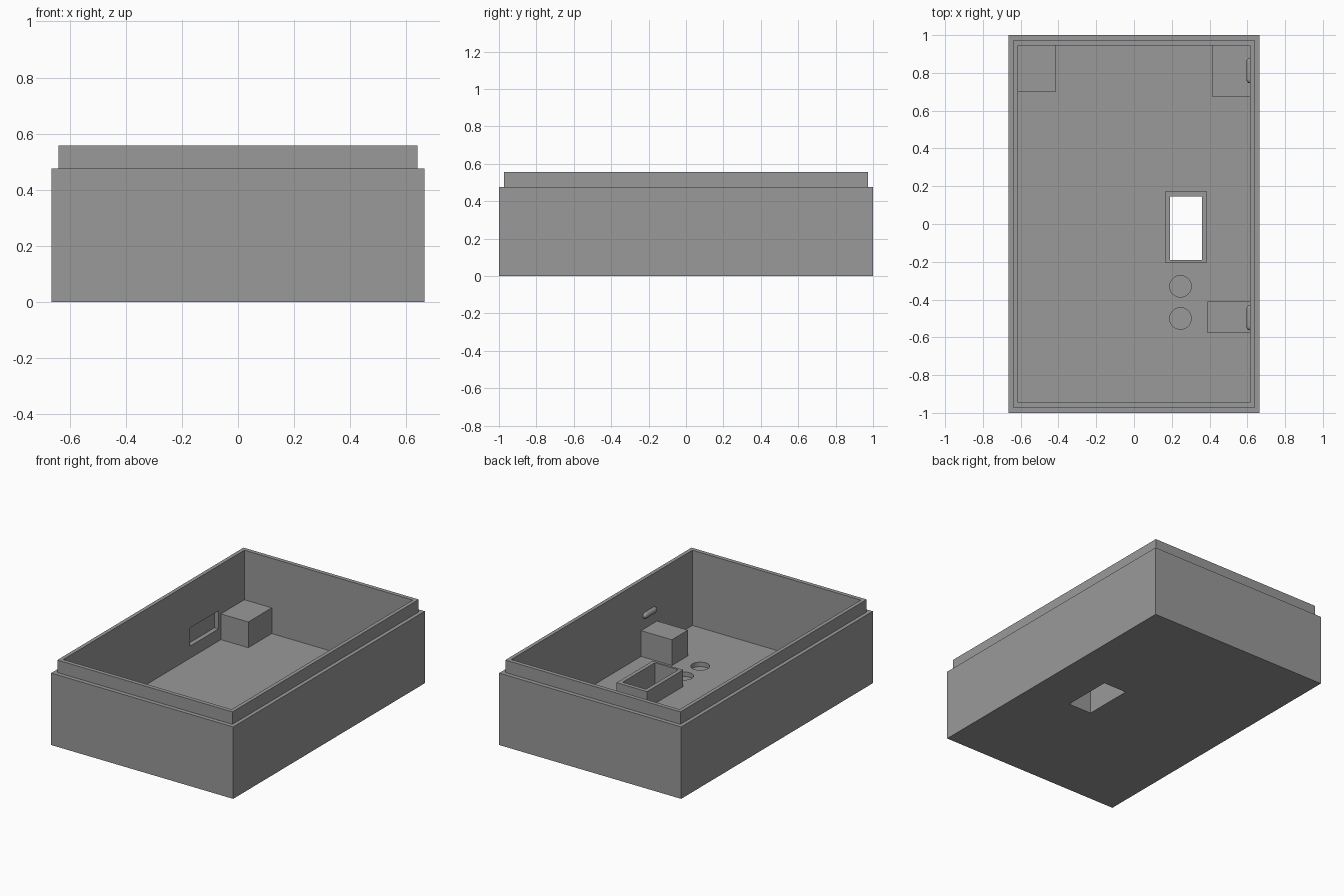
import bpy, bmesh, math
from mathutils import Matrix, Vector

if "Cube" in bpy.data.objects:
    bpy.data.objects.remove(bpy.data.objects["Cube"])

grey = bpy.data.materials.new("plain grey")
grey.diffuse_color = (0.32, 0.32, 0.32, 1)
grey.use_nodes = True
grey.node_tree.nodes["Principled BSDF"].inputs["Base Color"].default_value = grey.diffuse_color

FLOOR = 0.06
IN_X, IN_Y = 0.615, 0.945


def finish(bm, name):
    bmesh.ops.recalc_face_normals(bm, faces=bm.faces)
    mesh = bpy.data.meshes.new(name)
    bm.to_mesh(mesh)
    bm.free()
    mesh.materials.append(grey)
    obj = bpy.data.objects.new(name, mesh)
    bpy.context.collection.objects.link(obj)
    return obj


def box(name, x0, x1, y0, y1, z0, z1):
    bm = bmesh.new()
    bmesh.ops.create_cube(bm, size=1)
    for v in bm.verts:
        v.co = Vector((x0 if v.co.x < 0 else x1,
                       y0 if v.co.y < 0 else y1,
                       z0 if v.co.z < 0 else z1))
    return finish(bm, name)


def cylinder(name, x, y, z0, z1, r):
    bm = bmesh.new()
    bmesh.ops.create_cone(bm, cap_ends=True, segments=48, radius1=r, radius2=r,
                          depth=z1 - z0, matrix=Matrix.Translation((x, y, (z0 + z1) / 2)))
    return finish(bm, name)


def cut(target, cutter):
    mod = target.modifiers.new("cut", 'BOOLEAN')
    mod.operation = 'DIFFERENCE'
    mod.solver = 'EXACT'
    mod.object = cutter
    bpy.context.view_layer.objects.active = target
    bpy.ops.object.modifier_apply(modifier=mod.name)


def smooth(obj):
    bpy.ops.object.select_all(action='DESELECT')
    obj.select_set(True)
    bpy.context.view_layer.objects.active = obj
    bpy.ops.object.shade_smooth_by_angle(angle=math.radians(30))


# Case shell: stepped rectangular rings joined from the base, over the lip, to the floor
bm = bmesh.new()
rings = []
for hx, hy, z in ((0.665, 1.0, 0), (0.665, 1.0, 0.475), (0.64, 0.972, 0.475),
                  (0.64, 0.972, 0.557), (IN_X, IN_Y, 0.557), (IN_X, IN_Y, FLOOR)):
    rings.append([bm.verts.new((sx * hx, sy * hy, z))
                  for sx, sy in ((-1, -1), (1, -1), (1, 1), (-1, 1))])
for a, b in zip(rings, rings[1:]):
    for i in range(4):
        j = (i + 1) % 4
        bm.faces.new((a[i], a[j], b[j], b[i]))
bm.faces.new(rings[0][::-1])
bm.faces.new(rings[-1])
shell = finish(bm, "case_shell")

# Raised frame around the floor opening
frame = box("opening_frame", 0.164, 0.387, -0.205, 0.172, FLOOR, 0.17)

# Opening through floor and frame, wall recess, and two round floor pockets
opening = box("opening_cutter", 0.19, 0.361, -0.191, 0.146, -0.1, 0.3)
recess = box("recess_cutter", -0.645, -0.55, 0.38, 0.677, 0.14, 0.26)
pockets = [cylinder("pocket_cutter", 0.246, y, 0.03, 0.2, 0.057) for y in (-0.33, -0.5)]
cut(frame, opening)
for c in [opening, recess] + pockets:
    cut(shell, c)
for c in [opening, recess] + pockets:
    bpy.data.objects.remove(c)
smooth(shell)

# Support blocks against the walls
box("back_left_block", -IN_X, -0.415, 0.70, IN_Y, FLOOR, 0.23)
box("back_right_block", 0.412, IN_X, 0.675, IN_Y, FLOOR, 0.23)
box("front_right_block", 0.39, IN_X, -0.577, -0.41, FLOOR, 0.23)

# Rounded snap ridges on the right inner wall, half sunk into it
for name, y in (("back_snap_ridge", 0.812), ("front_snap_ridge", -0.496)):
    bm = bmesh.new()
    bmesh.ops.create_uvsphere(bm, u_segments=24, v_segments=12, radius=0.02)
    bmesh.ops.rotate(bm, verts=bm.verts, matrix=Matrix.Rotation(math.pi / 2, 3, 'X'))
    # Stretch the sphere into a capsule along y
    bmesh.ops.bisect_plane(bm, geom=bm.verts[:] + bm.edges[:] + bm.faces[:],
                           plane_co=(0, 0, 0), plane_no=(0, 1, 0), dist=1e-5)
    mid = [e for e in bm.edges if all(abs(v.co.y) < 1e-4 for v in e.verts)]
    bmesh.ops.split_edges(bm, edges=mid)
    for f in bm.faces:
        side = math.copysign(0.047, f.calc_center_median().y)
        for v in f.verts:
            v.tag = side > 0
    for v in bm.verts:
        v.co.y += 0.047 if v.tag else -0.047
    bmesh.ops.bridge_loops(bm, edges=[e for e in bm.edges if e.is_boundary])
    bmesh.ops.translate(bm, verts=bm.verts, vec=(IN_X, y, 0.317))
    smooth(finish(bm, name))
